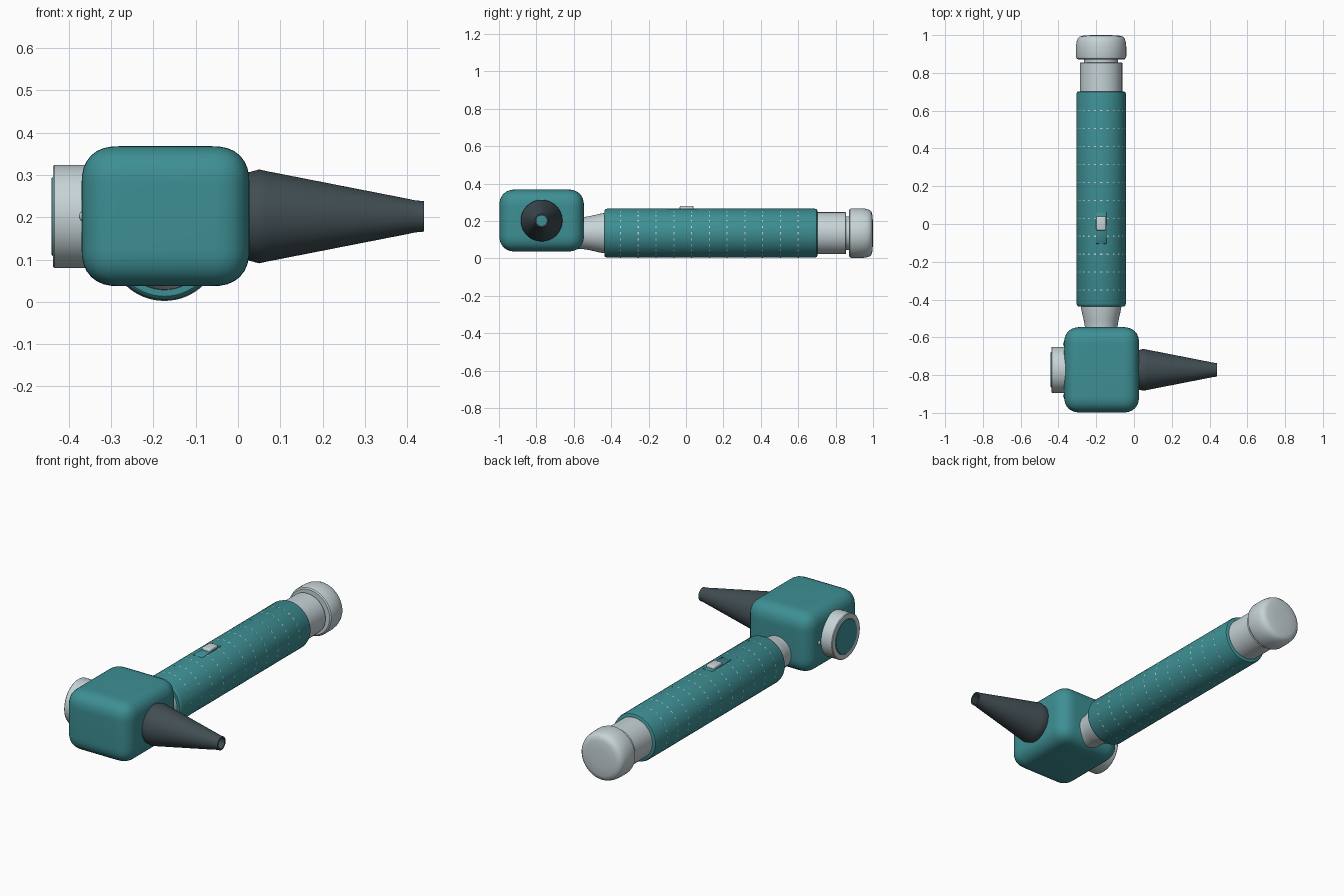
import bpy, bmesh, math
from mathutils import Matrix, Vector

if "Cube" in bpy.data.objects:
    bpy.data.objects.remove(bpy.data.objects["Cube"])


def material(name, rgb):
    m = bpy.data.materials.new(name)
    m.diffuse_color = (*rgb, 1)
    m.use_nodes = True
    m.node_tree.nodes["Principled BSDF"].inputs["Base Color"].default_value = m.diffuse_color
    return m


TEAL = material("teal", (0.047, 0.275, 0.295))
GREY = material("light grey", (0.57, 0.655, 0.68))
DARK = material("charcoal", (0.052, 0.075, 0.085))

HX, HZ = -0.174, 0.135      # handle axis, runs along y
TY, TZ = -0.772, 0.202      # eyepiece and cone axis, runs along x


def finish(name, bm, mat, angle=35):
    bmesh.ops.recalc_face_normals(bm, faces=bm.faces)
    me = bpy.data.meshes.new(name)
    bm.to_mesh(me)
    bm.free()
    me.materials.append(mat)
    ob = bpy.data.objects.new(name, me)
    bpy.context.collection.objects.link(ob)
    bpy.ops.object.select_all(action='DESELECT')
    bpy.context.view_layer.objects.active = ob
    ob.select_set(True)
    bpy.ops.object.shade_smooth_by_angle(angle=math.radians(angle))
    return ob


def lathe(name, profile, axis, mat, seg=64, closed=False):
    """Spin (position, radius) pairs round the handle (y) or the head (x) axis."""
    bm = bmesh.new()
    rings = []
    for pos, r in profile:
        ring = []
        for i in range(seg):
            a = 2 * math.pi * i / seg
            u, v = r * math.cos(a), r * math.sin(a)
            ring.append(bm.verts.new((HX + u, pos, HZ + v) if axis == 'Y'
                                     else (pos, TY + u, TZ + v)))
        rings.append(ring)
    pairs = list(zip(rings, rings[1:]))
    if closed:
        pairs.append((rings[-1], rings[0]))
    for a, b in pairs:
        for i in range(seg):
            j = (i + 1) % seg
            bm.faces.new((a[i], a[j], b[j], b[i]))
    if not closed:
        bm.faces.new(rings[0])
        bm.faces.new(rings[-1])
    return finish(name, bm, mat)


def rounded_box(name, lo, hi, radius, segments, mat, profile=0.5):
    lo, hi = Vector(lo), Vector(hi)
    bm = bmesh.new()
    bmesh.ops.create_cube(bm, size=1, matrix=Matrix.Translation((lo + hi) / 2)
                          @ Matrix.Diagonal((*(hi - lo), 1)))
    bmesh.ops.bevel(bm, geom=bm.edges[:], offset=radius, segments=segments,
                    profile=profile, affect='EDGES')
    return finish(name, bm, mat, 50)


# Head housing
rounded_box("head_housing", (-0.37, -0.998, 0.037), (0.027, -0.546, 0.368),
            0.088, 8, TEAL, 0.56)

# Hollow cone with an open tip, and the teal surface seen down the bore
lathe("ear_cone", [(0.0, 0.10), (0.028, 0.105), (0.05, 0.111), (0.068, 0.107),
                   (0.40, 0.042), (0.418, 0.038), (0.44, 0.036),
                   (0.44, 0.028), (0.40, 0.032), (0.0, 0.09)],
      'X', DARK, closed=True)

# Eyepiece ring with its lens, and small pivots beside it
lathe("eyepiece_ring", [(-0.34, 0.122), (-0.434, 0.122), (-0.438, 0.119),
                        (-0.438, 0.094), (-0.425, 0.094), (-0.34, 0.094)],
      'X', GREY, closed=True)
lathe("eyepiece_lens", [(-0.35, 0.094), (-0.438, 0.094), (-0.441, 0.091)], 'X', TEAL)
for side in (-1, 1):
    bm = bmesh.new()
    bmesh.ops.create_uvsphere(bm, u_segments=16, v_segments=10, radius=0.015,
                              matrix=Matrix.Translation((-0.361, TY + side * 0.137, TZ)))
    finish("eyepiece_pivot", bm, GREY)

# Neck between head and handle
lathe("neck", [(-0.60, 0.084), (-0.545, 0.086), (-0.51, 0.092), (-0.45, 0.106),
               (-0.42, 0.108)], 'Y', GREY)

# Handle sleeve with softened ends
lathe("handle_sleeve", [(-0.436, 0.112), (-0.436, 0.122), (-0.432, 0.127),
                        (-0.422, 0.131), (0.688, 0.131), (0.698, 0.128),
                        (0.702, 0.122), (0.702, 0.10)], 'Y', TEAL)

# Faceted grip rings whose corners just break through the sleeve as dashes
for k in range(11):
    y = -0.35 + k * 0.095
    lathe("grip_ring", [(y - 0.003, 0.1315), (y + 0.003, 0.1315)], 'Y', GREY, seg=24)

# Tail collar, groove and end cap
lathe("tail_collar", [(0.68, 0.112), (0.852, 0.112), (0.856, 0.109)], 'Y', GREY)
lathe("tail_groove", [(0.84, 0.09), (0.89, 0.09)], 'Y', GREY)
lathe("end_cap", [(0.872, 0.11), (0.872, 0.123), (0.877, 0.130), (0.887, 0.133),
                  (0.94, 0.133), (0.965, 0.130), (0.982, 0.124), (0.992, 0.114),
                  (0.997, 0.095), (1.0, 0.05)], 'Y', GREY)

# Slide switch and its track
rounded_box("switch_track", (HX - 0.028, -0.105, 0.255), (HX + 0.028, 0.062, 0.267),
            0.002, 1, TEAL)
rounded_box("slide_switch", (HX - 0.026, -0.034, 0.255), (HX + 0.026, 0.04, 0.281),
            0.008, 3, GREY)
